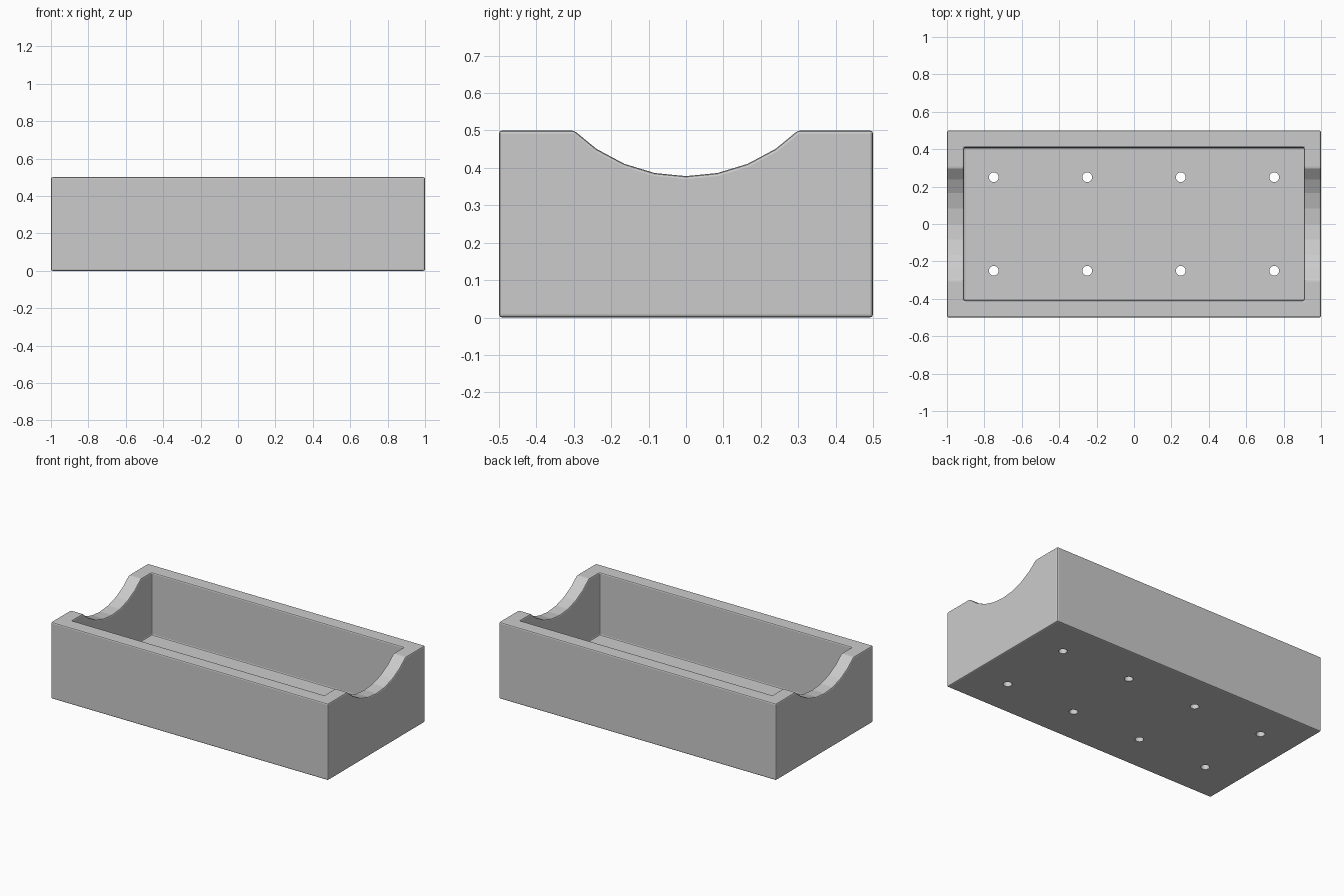
import bpy
from math import pi

if "Cube" in bpy.data.objects:
    bpy.data.objects.remove(bpy.data.objects["Cube"])

W, D, H = 2.0, 1.0, 0.5      # outer size
WALL, FLOOR = 0.09, 0.09     # wall and floor thickness


def box(name, size, loc):
    bpy.ops.mesh.primitive_cube_add(size=1, location=loc)
    ob = bpy.context.object
    ob.name = name
    ob.scale = size
    bpy.ops.object.transform_apply(location=True, rotation=True, scale=True)
    return ob


def cylinder(name, radius, depth, loc, rot=(0, 0, 0)):
    bpy.ops.mesh.primitive_cylinder_add(vertices=32, radius=radius, depth=depth,
                                        location=loc, rotation=rot)
    ob = bpy.context.object
    ob.name = name
    bpy.ops.object.transform_apply(location=True, rotation=True, scale=True)
    return ob


def cut(target, cutter):
    mod = target.modifiers.new(cutter.name, 'BOOLEAN')
    mod.operation = 'DIFFERENCE'
    mod.solver = 'EXACT'
    mod.object = cutter
    bpy.context.view_layer.objects.active = target
    bpy.ops.object.modifier_apply(modifier=mod.name)
    bpy.data.objects.remove(cutter, do_unlink=True)


# Open trough
trough = box("trough", (W, D, H), (0, 0, H / 2))
cut(trough, box("cavity", (W - 2 * WALL, D - 2 * WALL, 1.0), (0, 0, FLOOR + 0.5)))

# Faceted round scoop through both end walls
cut(trough, cylinder("scoop", 0.43, 2.4, (0, 0, 0.808), (0, pi / 2, 0)))

# Small edge rounding, leaving the shallow scoop facets flat
bevel = trough.modifiers.new("edge_rounding", 'BEVEL')
bevel.width = 0.008
bevel.segments = 2
bevel.limit_method = 'ANGLE'
bevel.angle_limit = pi / 6
bpy.context.view_layer.objects.active = trough
bpy.ops.object.modifier_apply(modifier=bevel.name)

# Drain holes: two rows of four
for x in (-0.75, -0.25, 0.25, 0.75):
    for y in (-0.25, 0.25):
        cut(trough, cylinder("drain_hole", 0.026, 0.4, (x, y, 0.05)))
